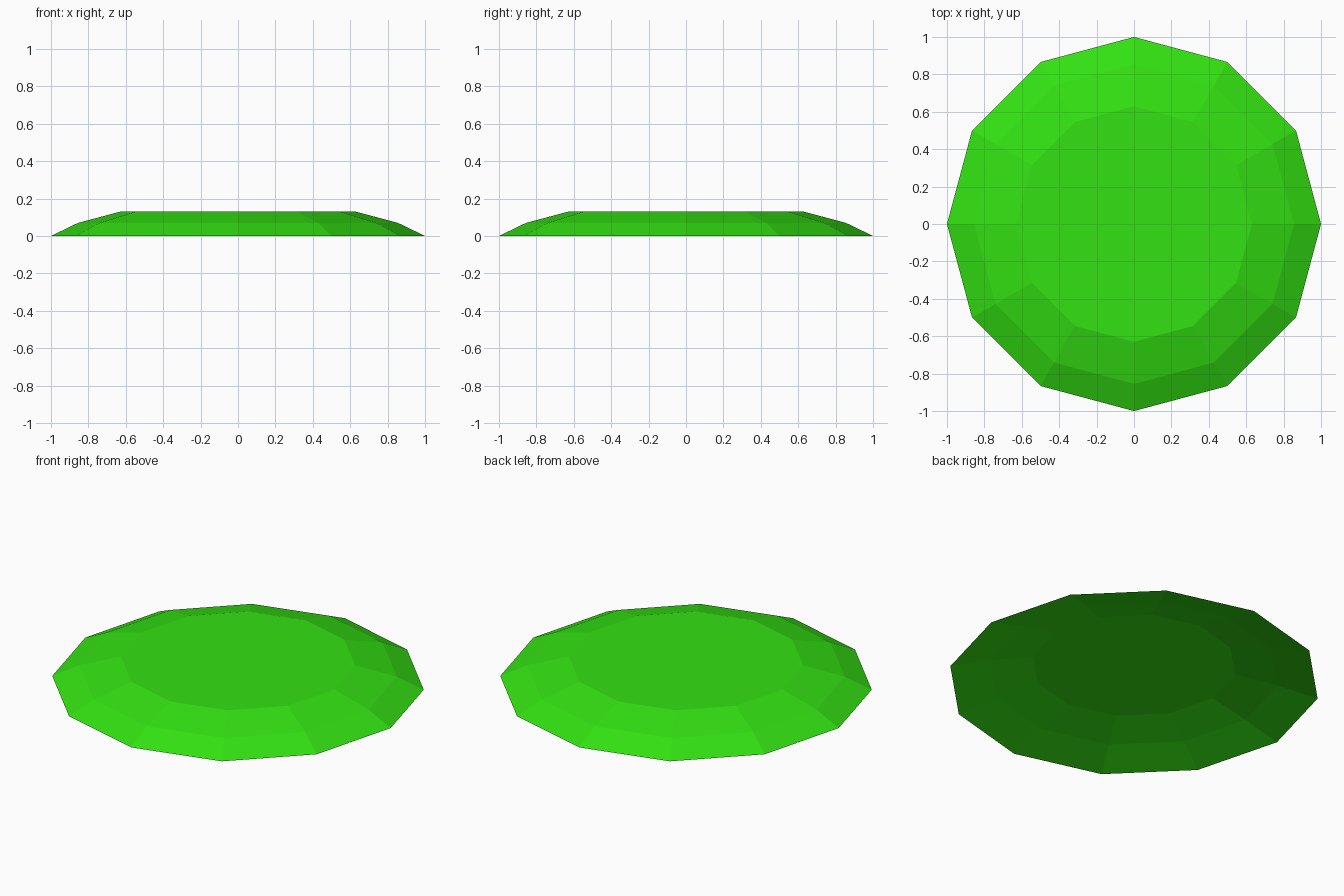
import bpy
import bmesh
from math import cos, sin, tau

SIDES = 12

cube = bpy.data.objects.get("Cube")
if cube:
    bpy.data.objects.remove(cube, do_unlink=True)

# Single leaf green colour
green = bpy.data.materials.new("bright_green")
green.use_nodes = True
colour = (0.033, 0.75, 0.006, 1)
green.diffuse_color = colour
bsdf = next(n for n in green.node_tree.nodes if n.type == 'BSDF_PRINCIPLED')
bsdf.inputs["Base Color"].default_value = colour
bsdf.inputs["Roughness"].default_value = 0.8

# Profiles as (radius, height), sharing the rim
top_profile = [(0.855, 0.07), (0.63, 0.13)]
hollow_profile = [(0.78, 0.058), (0.55, 0.106)]

bm = bmesh.new()


def ring(radius, height):
    return [bm.verts.new((radius * cos(tau * i / SIDES),
                          radius * sin(tau * i / SIDES), height))
            for i in range(SIDES)]


def shell(start, profile):
    """Step rings inward from the rim and close the middle with a flat cap."""
    previous = start
    for radius, height in profile:
        current = ring(radius, height)
        for i in range(SIDES):
            j = (i + 1) % SIDES
            bm.faces.new((previous[i], previous[j], current[j], current[i]))
        previous = current
    bm.faces.new(previous)


# Faceted dome above and shallow hollow below, meeting at a sharp rim
rim = ring(1.0, 0.0)
shell(rim, top_profile)
shell(rim, hollow_profile)
bmesh.ops.recalc_face_normals(bm, faces=bm.faces)

mesh = bpy.data.meshes.new("faceted_mound")
bm.to_mesh(mesh)
bm.free()
mesh.materials.append(green)
mound = bpy.data.objects.new("faceted_mound", mesh)
bpy.context.collection.objects.link(mound)
